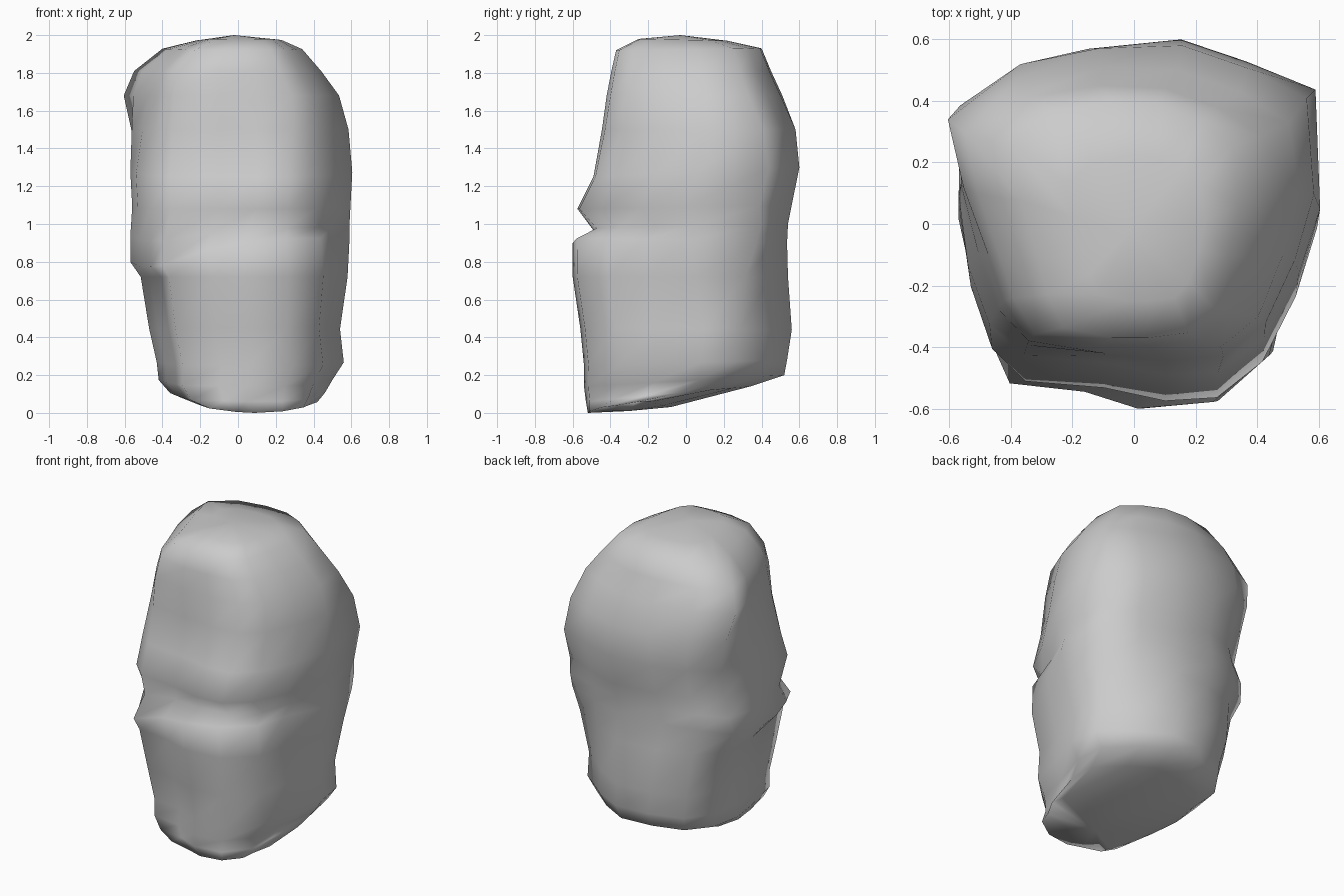
import bpy, bmesh

# Plan outlines, counter-clockwise from the front-left corner
LOWER = [(-.40, -.38), (-.36, -.51), (-.13, -.54), (.03, -.6), (.28, -.575), (.46, -.41),
         (.50, -.2), (.58, .06), (.55, .26), (.33, .43), (.12, .54), (-.13, .52),
         (-.36, .45), (-.485, .28), (-.51, .05), (-.46, -.18)]
UPPER = [(-.47, -.31), (-.36, -.41), (-.1, -.43), (.1, -.47), (.27, -.46), (.42, -.35),
         (.53, -.15), (.6, .06), (.585, .44), (.36, .53), (.15, .6), (-.15, .57),
         (-.36, .51), (-.52, .38), (-.57, .1), (-.54, -.12)]
CROWN = [(-.42, -.25), (-.34, -.38), (-.1, -.42), (.08, -.42), (.28, -.40), (.40, -.30),
         (.48, -.1), (.53, .1), (.50, .33), (.34, .43), (.14, .50), (-.1, .51),
         (-.38, .47), (-.6, .34), (-.55, .12), (-.47, -.1)]

# Ring levels: z at front, z at back, x min, x max, y min, y max
LEVELS = [
    (0.00, 0.03, -.24, .42, -.52, -.08),
    (0.06, 0.14, -.36, .46, -.53, .34),
    (0.14, 0.20, -.42, .50, -.54, .52),
    (0.25, 0.28, -.43, .56, -.54, .535),
    (0.45, 0.44, -.47, .54, -.56, .56),
    (0.72, 0.72, -.515, .58, -.60, .54),
    (0.93, 0.90, -.57, .59, -.60, .535),
    (0.98, 1.00, -.57, .59, -.49, .54),
    (1.08, 1.10, -.56, .595, -.575, .56),
    (1.25, 1.30, -.57, .605, -.49, .60),
    (1.50, 1.50, -.565, .585, -.445, .58),
    (1.68, 1.68, -.605, .535, -.42, .51),
    (1.81, 1.81, -.55, .44, -.395, .45),
    (1.92, 1.93, -.40, .34, -.37, .40),
    (1.98, 1.97, -.22, .23, -.25, .22),
]
LIFT = {0: .04}                 # base rounded side to side
DIP = {6: .25, 7: .12}          # ledge sinks toward the front-left corner


def mix(a, b, t):
    t = min(1, max(0, t))
    return [(p[0] + (q[0] - p[0]) * t, p[1] + (q[1] - p[1]) * t) for p, q in zip(a, b)]


def outline(z):
    # Blend the plans by height (back changes lower down) and normalise
    front = mix(LOWER, UPPER, (z - .9) / .18)
    back = mix(LOWER, UPPER, (z - .55) / .4)
    pts = mix(front[:7] + back[7:14] + front[14:], CROWN, (z - 1.3) / .38)
    xs, ys = zip(*pts)
    return [((x - min(xs)) / (max(xs) - min(xs)), (y - min(ys)) / (max(ys) - min(ys)))
            for x, y in pts]


# Boulder: stacked rings with a ledge groove across the front
bm = bmesh.new()
rings = []
for k, (zf, zb, x0, x1, y0, y1) in enumerate(LEVELS):
    rings.append([bm.verts.new((
        x0 + (x1 - x0) * u, y0 + (y1 - y0) * v,
        zf + (zb - zf) * v + LIFT.get(k, 0) * (2 * u - 1) ** 2
        - DIP.get(k, 0) * (1 - u) ** 3 * (1 - v)))
        for u, v in outline(zf)])
n = len(UPPER)
for low, high in zip(rings, rings[1:]):
    for i in range(n):
        j = (i + 1) % n
        bm.faces.new((low[i], low[j], high[j], high[i]))

# Underside and peak
base = bm.verts.new((.05, -.3, 0.01))
peak = bm.verts.new((-.02, -.03, 2.0))
for i in range(n):
    j = (i + 1) % n
    bm.faces.new((rings[0][j], rings[0][i], base))
    bm.faces.new((rings[-1][i], rings[-1][j], peak))

for f in bm.faces:
    f.smooth = True
bmesh.ops.recalc_face_normals(bm, faces=bm.faces)
mesh = bpy.data.meshes.new("boulder")
bm.to_mesh(mesh)
bm.free()
boulder = bpy.data.objects.new("boulder", mesh)
bpy.context.collection.objects.link(boulder)
